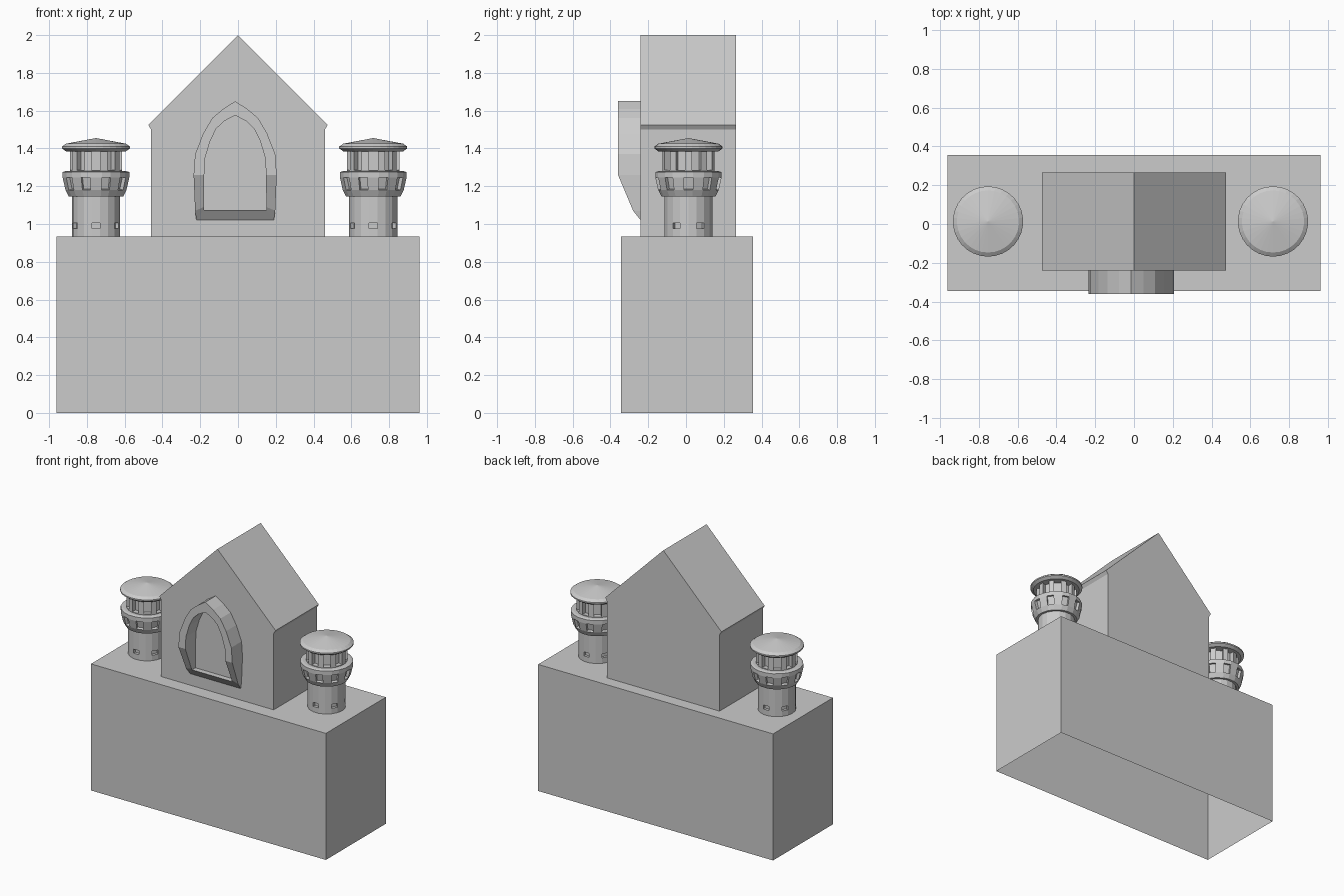
import bpy, bmesh
from math import sin, cos, radians

if "Cube" in bpy.data.objects:
    bpy.data.objects.remove(bpy.data.objects["Cube"])

TOWER_Y = 0.013


def make_object(name, bm):
    bmesh.ops.recalc_face_normals(bm, faces=bm.faces)
    mesh = bpy.data.meshes.new(name)
    bm.to_mesh(mesh)
    bm.free()
    ob = bpy.data.objects.new(name, mesh)
    bpy.context.collection.objects.link(ob)
    return ob


def prism(name, profile, y0, y1, open_edge):
    """Extrude an x/z profile along y, leaving one profile edge open."""
    bm = bmesh.new()
    front = [bm.verts.new((x, y0, z)) for x, z in profile]
    back = [bm.verts.new((x, y1, z)) for x, z in profile]
    n = len(profile)
    bm.faces.new(front)
    bm.faces.new(back)
    for i in range(n):
        if i != open_edge:
            j = (i + 1) % n
            bm.faces.new((front[i], front[j], back[j], back[i]))
    return make_object(name, bm)


def lathe(name, cx, profile, angles, row=None, window=None, depth=0.0):
    """Revolve (r, z) points; cells chosen by window() in one row are sunk inward."""
    bm = bmesh.new()
    rings = []
    for r, z in profile:
        if r == 0:
            rings.append([bm.verts.new((cx, TOWER_Y, z))])
        else:
            rings.append([bm.verts.new((cx + r * sin(radians(a)),
                                        TOWER_Y - r * cos(radians(a)), z)) for a in angles])
    n, sunk = len(angles), []
    for k in range(len(rings) - 1):
        a, b = rings[k], rings[k + 1]
        for i in range(n):
            j = (i + 1) % n
            if len(a) == 1:
                bm.faces.new((a[0], b[j], b[i]))
            elif len(b) == 1:
                bm.faces.new((a[i], a[j], b[0]))
            else:
                f = bm.faces.new((a[i], a[j], b[j], b[i]))
                if k == row and window(i):
                    sunk.append(f)
    bmesh.ops.recalc_face_normals(bm, faces=bm.faces)
    for f in sunk:
        shift = -f.normal * depth
        new = bmesh.ops.extrude_face_region(bm, geom=[f])["geom"]
        if f.is_valid:
            bm.faces.remove(f)
        for v in new:
            if isinstance(v, bmesh.types.BMVert):
                v.co += shift
    return make_object(name, bm)


# Base block, open underneath
prism("base_block", [(-.96, 0), (.96, 0), (.96, .935), (-.96, .935)], -.345, .355, 0)

# Gabled house with small eaves
prism("house", [(-.46, .935), (.46, .935), (.46, 1.5), (.475, 1.525), (0, 2),
                (-.475, 1.525), (-.46, 1.5)], -.24, .265, 0)

# Pointed arch frame: half outlines as (outer x, outer z, inner x, inner z, outer y, inner y)
half = [(.205, 1.02, .165, 1.075, -.24, -.28), (.212, 1.07, .165, 1.09, -.28, -.288),
        (.22, 1.26, .164, 1.26, -.36, -.36), (.212, 1.37, .159, 1.35, -.36, -.36),
        (.169, 1.48, .132, 1.44, -.36, -.36), (.122, 1.56, .1, 1.505, -.36, -.36),
        (.063, 1.61, .058, 1.545, -.36, -.36)]
outline = half + [(0, 1.65, 0, 1.575, -.36, -.36)] + [(-p[0], p[1], -p[2], *p[3:]) for p in half[::-1]]
bm = bmesh.new()
loops = []
for ox, oz, ix, iz, oy, iy in outline:
    pts = [(ox, -.235, oz), (ox, oy, oz), (ix, iy, iz), (ix, -.235, iz)]
    loops.append([bm.verts.new((x - .015, y, z)) for x, y, z in pts])
for i, a in enumerate(loops):
    b = loops[(i + 1) % len(loops)]
    for k in range(3):
        bm.faces.new((a[k], a[k + 1], b[k + 1], b[k]))
make_object("arch_frame", bm)

# Watchtowers
shaft_angles = [60 * k + d for k in range(6) for d in (-10, 10, 30)]
ten_angles = [36 * k + d for k in range(10) for d in (-10, 10)]
ring_angles = [36 * k + 18 + d for k in range(10) for d in (-8, 8)]
round_angles = [12 * k for k in range(30)]
for side, cx in (("left", -.752), ("right", .716)):
    lathe(side + "_tower_shaft", cx, [(.128, .935), (.128, .975), (.128, 1.005), (.128, 1.15)],
          shaft_angles, 1, lambda i: i % 3 == 0, .02)
    lathe(side + "_tower_balcony", cx,
          [(.12, 1.145), (.145, 1.145), (.163, 1.18), (.178, 1.245), (.178, 1.275), (.162, 1.28), (.12, 1.28)],
          ring_angles, 2, lambda i: i % 2 == 0, .022)
    lathe(side + "_tower_lantern", cx, [(.14, 1.27), (.14, 1.285), (.14, 1.385), (.14, 1.39)],
          ten_angles, 1, lambda i: i % 2 == 0, .035)
    lathe(side + "_tower_cap", cx,
          [(0, 1.385), (.16, 1.385), (.181, 1.4), (.181, 1.41), (.16, 1.425), (0, 1.455)], round_angles)
